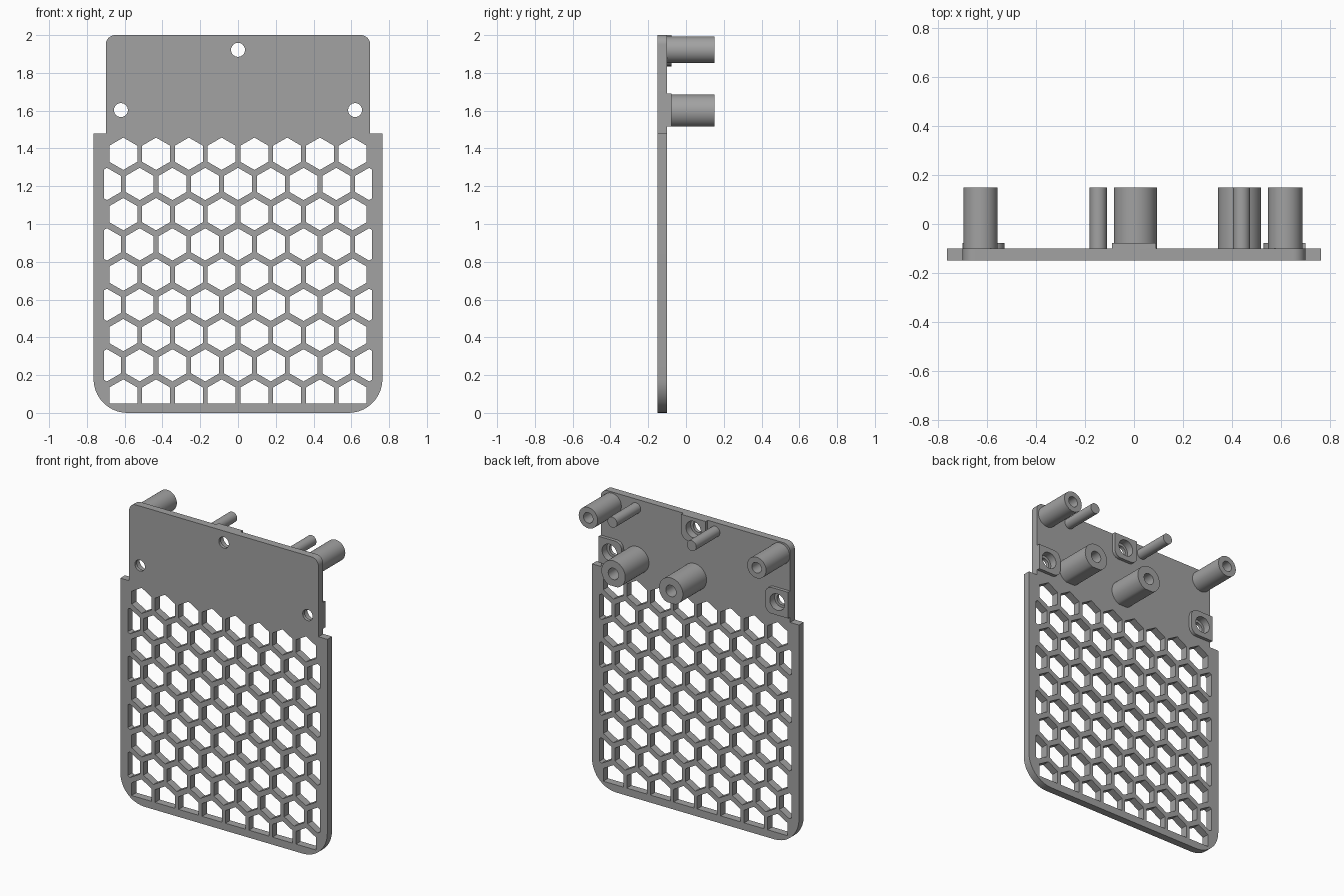
import bpy, bmesh
from math import sin, cos, pi, radians
from mathutils import Vector

cube = bpy.data.objects.get("Cube")
if cube:
    bpy.data.objects.remove(cube, do_unlink=True)

grey = bpy.data.materials.new("mid_grey")
grey.use_nodes = True
colour = (0.36, 0.36, 0.36, 1)
grey.diffuse_color = colour
grey.node_tree.nodes["Principled BSDF"].inputs["Base Color"].default_value = colour

FRONT, BACK, PAD_TOP, POST_END = -0.15, -0.10, -0.078, 0.15


def circle(x, z, r, n=48, floor=-1):
    """Ring of points, optionally flattened below a given height."""
    return [(x + r * cos(2 * pi * i / n), max(floor, z + r * sin(2 * pi * i / n)))
            for i in range(n)]


def fillet(corners, steps=10):
    """Outline of right-angled corners (x, z, radius) with round fillets."""
    out = []
    for i, (x, z, r) in enumerate(corners):
        p = Vector((x, z))
        a = (Vector(corners[i - 1][:2]) - p).normalized()
        b = (Vector(corners[(i + 1) % len(corners)][:2]) - p).normalized()
        if r == 0:
            out.append(tuple(p))
            continue
        for k in range(steps + 1):
            t = pi / 2 * k / steps
            out.append(tuple(p + r * (a + b) - r * (b * cos(t) + a * sin(t))))
    return out


def clip(poly, axis, limit, sign):
    """Keep the part of a polygon where sign * coordinate <= limit."""
    out = []
    for i, q in enumerate(poly):
        p = poly[i - 1]
        dp, dq = limit - sign * p[axis], limit - sign * q[axis]
        if dp * dq < 0:
            out.append(tuple(Vector(p).lerp(Vector(q), dp / (dp - dq))))
        if dq >= 0:
            out.append(q)
    return out


def slab(name, loops, y0, y1):
    """Solid from an outline plus holes in the xz plane, spanning y0 to y1."""
    curve = bpy.data.curves.new(name, 'CURVE')
    curve.dimensions, curve.fill_mode = '2D', 'BOTH'
    curve.extrude = (y1 - y0) / 2
    for loop in loops:
        s = curve.splines.new('POLY')
        s.points.add(len(loop) - 1)
        for point, (x, z) in zip(s.points, loop):
            point.co = (x, z, 0, 1)
        s.use_cyclic_u = True
    temp = bpy.data.objects.new(name + "_curve", curve)
    mesh = bpy.data.meshes.new_from_object(temp)
    bpy.data.objects.remove(temp)
    bm = bmesh.new()
    bm.from_mesh(mesh)
    for v in bm.verts:
        x, z, d = v.co
        v.co = (x, (y0 + y1) / 2 - d, z)
    bmesh.ops.remove_doubles(bm, verts=bm.verts, dist=1e-5)
    bmesh.ops.recalc_face_normals(bm, faces=bm.faces)
    bm.to_mesh(mesh)
    bm.free()
    mesh.materials.clear()
    mesh.materials.append(grey)
    mesh.name = name
    obj = bpy.data.objects.new(name, mesh)
    bpy.context.collection.objects.link(obj)
    return obj


# Honeycomb openings, clipped to the border of the panel
PITCH, ROW, HEX = 0.1735, 0.16, 0.0855
holes = []
for row in range(9):
    count = 9 if row % 2 else 8
    for col in range(count):
        cx, cz = (col - (count - 1) / 2) * PITCH, 1.372 - row * ROW
        h = [(cx + HEX * sin(k * pi / 3), cz + HEX * cos(k * pi / 3)) for k in range(6)]
        h = clip(clip(clip(h, 0, 0.71, 1), 0, 0.71, -1), 1, -0.05, -1)
        holes.append(h)

# Face plate with a narrower top tab
half = [(0.765, 0, 0.18), (0.765, 1.48, 0), (0.70, 1.48, 0), (0.70, 2, 0.05)]
outline = fillet(half + [(-x, z, r) for x, z, r in reversed(half)])
screws = {"top": (0, 1.922), "left": (0.62, 1.603), "right": (-0.62, 1.603)}
holes += [circle(x, z, 0.037) for x, z in screws.values()]
plate = slab("face_plate", [outline] + holes, FRONT, BACK)

# Counterbores behind the screw holes
for side, (x, z) in screws.items():
    cutter = slab(side + "_counterbore_cutter", [circle(x, z, 0.055)], -0.128, 0)
    cutter.hide_render = True
    cutter.hide_set(True)
    mod = plate.modifiers.new(side + "_counterbore", 'BOOLEAN')
    mod.operation, mod.solver, mod.object = 'DIFFERENCE', 'EXACT', cutter
bpy.context.view_layer.update()
cut = bpy.data.meshes.new_from_object(
    plate.evaluated_get(bpy.context.evaluated_depsgraph_get()))
plate.modifiers.clear()
plate.data = cut
for side in screws:
    bpy.data.objects.remove(bpy.data.objects[side + "_counterbore_cutter"])

parts = [plate]

# Raised pads around the screw holes
pads = {
    "top": [(-0.09, 1.835, 0.05), (0.09, 1.835, 0.05), (0.09, 2, 0), (-0.09, 2, 0)],
    "left": [(0.53, 1.515, 0.05), (0.70, 1.515, 0), (0.70, 1.69, 0), (0.53, 1.69, 0.05)],
}
pads["right"] = [(-x, z, r) for x, z, r in reversed(pads["left"])]
for side, corners in pads.items():
    bore = circle(*screws[side], 0.055)
    parts.append(slab(side + "_screw_pad", [fillet(corners), bore], BACK, PAD_TOP))

# Hollow standoffs: slim upper pair, wide lower pair with a flat underside
for name, x, z, r, bore, floor in (
        ("upper_left_standoff", 0.618, 1.922, 0.07, 0.035, 0),
        ("upper_right_standoff", -0.627, 1.922, 0.07, 0.035, 0),
        ("lower_left_standoff", 0.432, 1.597, 0.088, 0.038, 1.515),
        ("lower_middle_standoff", 0.006, 1.597, 0.088, 0.038, 1.515)):
    parts.append(slab(name, [circle(x, z, r, floor=floor), circle(x, z, bore)],
                      BACK, POST_END))

# Solid locating pins
for name, x in (("left_pin", 0.44), ("middle_pin", -0.146)):
    parts.append(slab(name, [circle(x, 1.94, 0.035, 32)], BACK, POST_END))

# Smooth the round walls, keep the edges crisp
bpy.ops.object.select_all(action='DESELECT')
for part in parts:
    part.select_set(True)
bpy.context.view_layer.objects.active = plate
bpy.ops.object.shade_smooth_by_angle(angle=radians(30))
